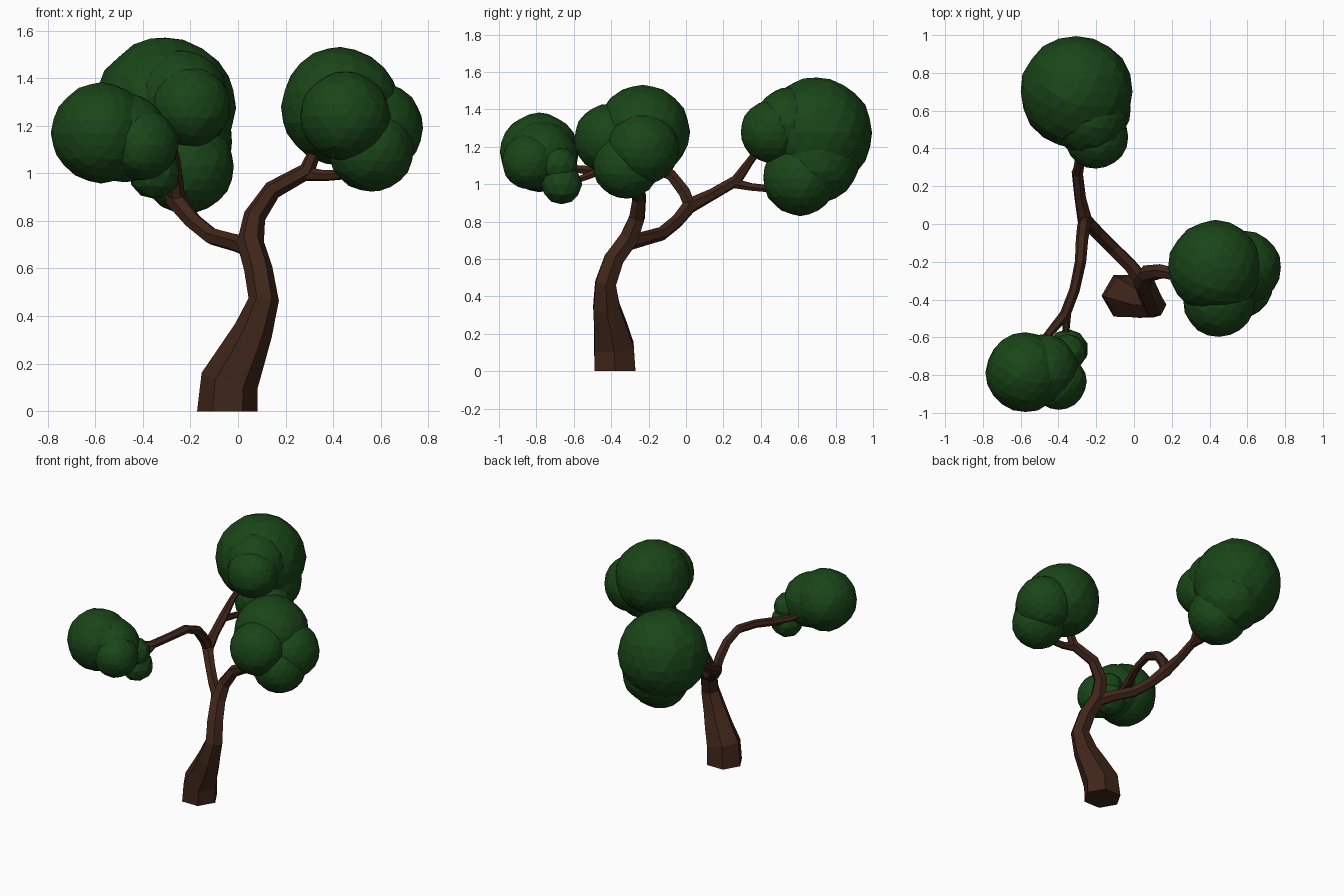
import bpy, bmesh, math, random
from mathutils import Vector

random.seed(4)


def material(name, rgb):
    m = bpy.data.materials.new(name)
    m.diffuse_color = (*rgb, 1)
    return m


BARK = material("bark", (0.05, 0.019, 0.01))
LEAF = material("leaf", (0.01, 0.06, 0.009))


def finish(bm, name, mat):
    bmesh.ops.recalc_face_normals(bm, faces=bm.faces)
    me = bpy.data.meshes.new(name)
    bm.to_mesh(me)
    bm.free()
    me.materials.append(mat)
    ob = bpy.data.objects.new(name, me)
    bpy.context.collection.objects.link(ob)
    return ob


def unite(obs):
    # merge overlapping solids into the first one
    base = obs[0]
    for other in obs[1:]:
        mod = base.modifiers.new("union", 'BOOLEAN')
        mod.operation = 'UNION'
        mod.solver = 'EXACT'
        mod.object = other
        bpy.context.view_layer.objects.active = base
        bpy.ops.object.modifier_apply(modifier=mod.name)
        bpy.data.objects.remove(other)
    return base


def limb(name, path, sides=6):
    # tapered tube through (x, y, z, radius) points
    pts = [Vector(p[:3]) for p in path]
    bm = bmesh.new()
    side, old, rings = Vector((1, 0, 0)), Vector((0, 0, 1)), []
    for i, p in enumerate(pts):
        t = (pts[min(i + 1, len(pts) - 1)] - pts[max(i - 1, 0)]).normalized()
        if p.z == 0:
            t = Vector((0, 0, 1))
        side = old.rotation_difference(t) @ side
        old = t
        up = t.cross(side)
        ring = []
        for k in range(sides):
            a = math.tau * k / sides
            ring.append(bm.verts.new(p + (side * math.cos(a) + up * math.sin(a)) * path[i][3]))
        rings.append(ring)
    for a, b in zip(rings, rings[1:]):
        for k in range(sides):
            n = (k + 1) % sides
            bm.faces.new((a[k], a[n], b[n], b[k]))
    bm.faces.new(rings[0])
    bm.faces.new(rings[-1])
    return finish(bm, name, BARK)


def foliage(name, lobes):
    # faceted balls with slightly uneven surfaces
    obs = []
    for i, (x, y, z, r) in enumerate(lobes):
        bm = bmesh.new()
        bmesh.ops.create_icosphere(bm, subdivisions=3 if r > 0.13 else 2, radius=r)
        for v in bm.verts:
            v.co *= random.uniform(0.975, 1.005)
            v.co += Vector((x, y, z))
        obs.append(finish(bm, name if i == 0 else name + "_lobe", LEAF))
    return unite(obs)


# trunk running on into the right branch
limb("trunk", [
    (-0.045, -0.38, 0, 0.127), (-0.035, -0.385, 0.13, 0.122),
    (0.02, -0.405, 0.24, 0.1), (0.065, -0.425, 0.34, 0.082),
    (0.108, -0.43, 0.47, 0.064), (0.085, -0.385, 0.6, 0.06),
    (0.052, -0.305, 0.71, 0.057), (0.07, -0.262, 0.82, 0.047),
    (0.145, -0.25, 0.93, 0.04), (0.29, -0.28, 1.01, 0.036),
    (0.34, -0.28, 1.13, 0.024)])
limb("right_twig", [(0.27, -0.275, 1.0, 0.033), (0.36, -0.3, 0.99, 0.024), (0.52, -0.32, 1.0, 0.02)])

# left branch, running on to the back foliage
limb("back_branch", [
    (0.05, -0.31, 0.69, 0.045), (-0.02, -0.22, 0.71, 0.038),
    (-0.11, -0.13, 0.735, 0.037), (-0.19, -0.05, 0.8, 0.037),
    (-0.26, 0.02, 0.885, 0.042), (-0.285, 0.14, 0.945, 0.032),
    (-0.3, 0.27, 1.02, 0.031), (-0.28, 0.34, 1.12, 0.022), (-0.25, 0.4, 1.2, 0.02)])
limb("back_twig", [(-0.3, 0.25, 1.005, 0.028), (-0.29, 0.35, 0.985, 0.022), (-0.26, 0.5, 0.97, 0.02)])

# arching branch to the front foliage
limb("front_branch", [
    (-0.255, 0.03, 0.86, 0.035), (-0.265, -0.01, 0.96, 0.036),
    (-0.275, -0.08, 1.05, 0.033), (-0.283, -0.2, 1.1, 0.03),
    (-0.315, -0.35, 1.09, 0.028), (-0.365, -0.48, 1.07, 0.029),
    (-0.45, -0.58, 1.08, 0.022), (-0.52, -0.68, 1.12, 0.02)])
limb("front_twig", [(-0.355, -0.46, 1.07, 0.024), (-0.36, -0.56, 1.03, 0.019), (-0.35, -0.64, 1.0, 0.018)])

# leaf clusters
foliage("back_foliage", [
    (-0.305, 0.7, 1.275, 0.3), (-0.215, 0.61, 1.03, 0.2), (-0.2, 0.46, 1.28, 0.17),
    (-0.25, 0.7, 1.13, 0.23), (-0.24, 0.56, 1.32, 0.2)])
foliage("right_foliage", [
    (0.43, -0.23, 1.28, 0.252), (0.45, -0.41, 1.24, 0.19),
    (0.585, -0.23, 1.19, 0.195), (0.56, -0.32, 1.1, 0.18)])
foliage("front_foliage", [
    (-0.575, -0.785, 1.17, 0.212), (-0.4, -0.835, 1.12, 0.15),
    (-0.48, -0.77, 1.15, 0.19), (-0.35, -0.665, 1.0, 0.11), (-0.35, -0.68, 1.1, 0.1)])
